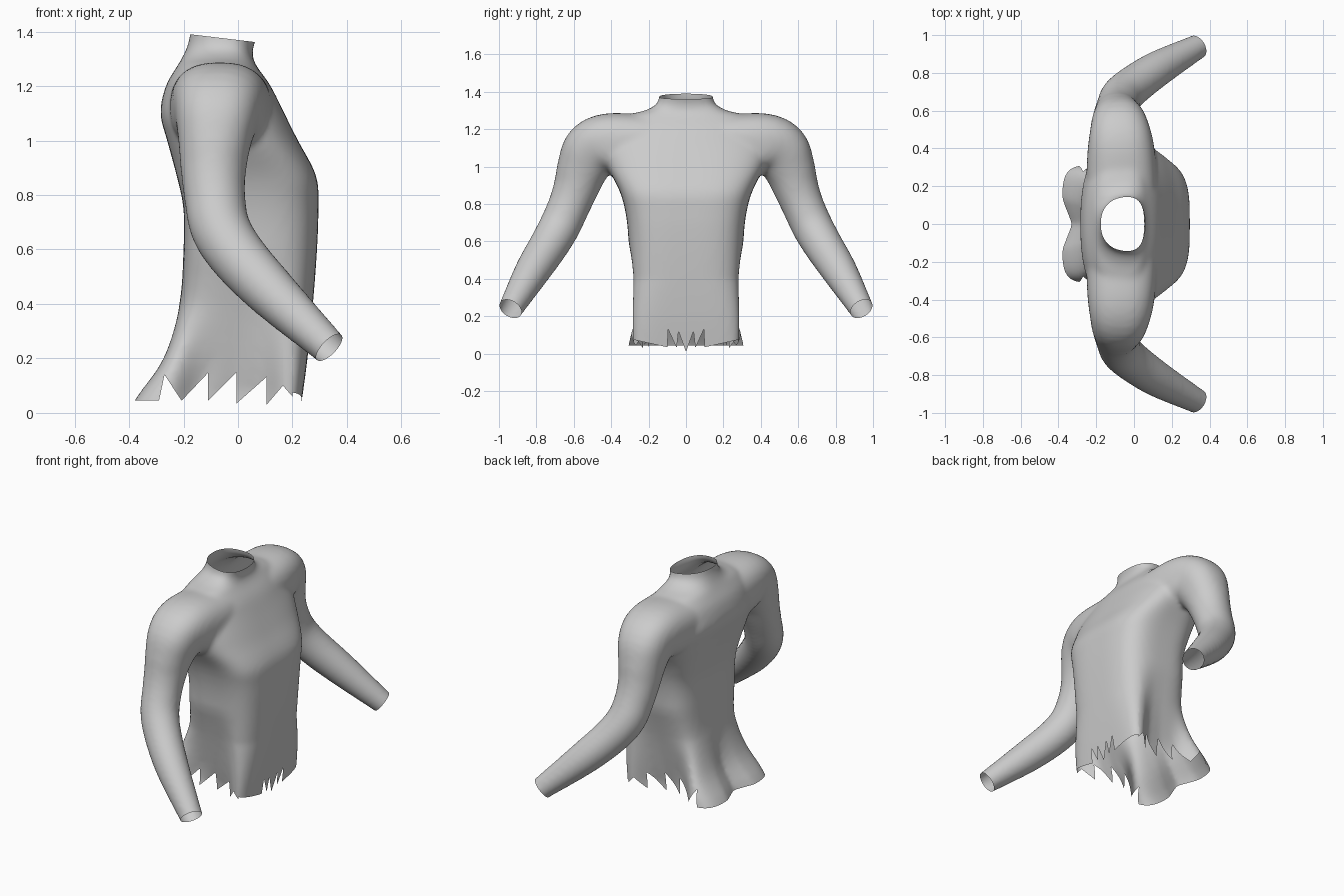
import bpy, bmesh
from math import cos, sin, pi, exp
from mathutils import Vector

cube = bpy.data.objects.get("Cube")
if cube:
    bpy.data.objects.remove(cube, do_unlink=True)

SIDES = 96


def ramp(value, start, end):
    return min(max((value - start) / (end - start), 0), 1)


def bend(value, power):
    return abs(value) ** power * (1 if value > 0 else -1)


def spline(rows, steps=4):
    """Catmull-Rom interpolation of rows of equal length."""
    rows = [Vector(r) for r in rows]
    out = []
    for i in range(len(rows) - 1):
        a, b, c = rows[max(i - 1, 0)], rows[i], rows[i + 1]
        d = rows[min(i + 2, len(rows) - 1)]
        for s in range(steps):
            t = s / steps
            out.append(b + (c - a) * (t / 2) + (a * 2 - b * 5 + c * 4 - d) * (t * t / 2)
                       + (b * 3 - a - c * 3 + d) * (t ** 3 / 2))
    return out + [rows[-1]]


def loft(bm, rings):
    loops = [[bm.verts.new(p) for p in ring] for ring in rings]
    for a, b in zip(loops, loops[1:]):
        for i in range(len(a)):
            j = (i + 1) % len(a)
            bm.faces.new((a[i], a[j], b[j], b[i]))
    bm.faces.new(loops[0])
    bm.faces.new(loops[-1])


def torso_ring(z, front, back, width):
    tail, hollow = ramp(z, 0.4, 0), ramp(z, 0.58, 0.08)
    power = 2 / (2.3 + 1.2 * ramp(z, 1.15, 0.85) + 3 * tail)
    mid = (front + back) / 2 * 0.6
    ring = []
    for i in range(SIDES):
        a = 2 * pi * i / SIDES
        c, s = cos(a), sin(a)
        depth = front - mid if c > 0 else mid - back
        x = mid + depth * bend(c, power)
        y = width * bend(s, power)
        # Hollow flanks and a cleft in the tail
        y *= 1 - 0.38 * hollow * exp(-((x + 0.03) / 0.18) ** 4)
        if c < 0:
            x += 0.06 * tail * exp(-(y / 0.07) ** 2)
        ring.append((x, y, z))
    return ring


# Torso and neck: height, front, back, half width
torso = [(-0.06, 0.22, -0.43, 0.318), (0.05, 0.235, -0.378, 0.318),
         (0.2, 0.255, -0.275, 0.313), (0.4, 0.275, -0.215, 0.304),
         (0.6, 0.29, -0.2, 0.307), (0.75, 0.295, -0.2, 0.322),
         (0.87, 0.287, -0.225, 0.355), (1.0, 0.22, -0.26, 0.42),
         (1.1, 0.17, -0.285, 0.45), (1.2, 0.12, -0.265, 0.42),
         (1.27, 0.07, -0.225, 0.33), (1.3, 0.056, -0.207, 0.22),
         (1.335, 0.054, -0.19, 0.158), (1.38, 0.068, -0.177, 0.142),
         (1.46, 0.08, -0.17, 0.142)]

# Arm centre line, radius and fore-and-aft radius: x, y, z, r, depth
arm = [(-0.065, 0, 1.11, 0.165, 0.185), (-0.065, 0.25, 1.117, 0.165, 0.187),
       (-0.07, 0.42, 1.122, 0.162, 0.174), (-0.078, 0.505, 1.08, 0.158, 0.153),
       (-0.086, 0.553, 0.99, 0.138, 0.133), (-0.09, 0.587, 0.89, 0.122, 0.12),
       (-0.085, 0.626, 0.79, 0.112, 0.112), (-0.065, 0.676, 0.68, 0.11, 0.11),
       (0.0, 0.736, 0.575, 0.105, 0.105), (0.13, 0.825, 0.435, 0.094, 0.094),
       (0.335, 0.938, 0.24, 0.066, 0.066), (0.4, 0.974, 0.177, 0.06, 0.06)]


def arm_rings(side):
    path = spline(arm)
    for i, p in enumerate(path):
        ahead, behind = path[min(i + 1, len(path) - 1)], path[max(i - 1, 0)]
        tangent = Vector((ahead - behind)[:3]).normalized()
        u = tangent.cross(Vector((1, 0, 0))).normalized()
        v = tangent.cross(u)
        power = 1 - 0.2 * ramp(p[2], 0.9, 1.1)
        ring = []
        for k in range(SIDES // 2):
            a = 4 * pi * k / SIDES
            q = Vector(p[:3]) + u * p[3] * bend(cos(a), power) + v * p[4] * bend(sin(a), power)
            ring.append((q.x, q.y * side, q.z))
        yield ring


bm = bmesh.new()
loft(bm, [torso_ring(*r) for r in spline(torso)])
for side in (-1, 1):
    loft(bm, list(arm_rings(side)))
bmesh.ops.recalc_face_normals(bm, faces=bm.faces)
mesh = bpy.data.meshes.new("shirt")
bm.to_mesh(mesh)
bm.free()
shirt = bpy.data.objects.new("shirt", mesh)
bpy.context.collection.objects.link(shirt)

# Fuse sleeves and torso into one soft skin
remesh = shirt.modifiers.new("fuse", 'REMESH')
remesh.mode = 'VOXEL'
remesh.voxel_size = 0.014
relax = shirt.modifiers.new("relax", 'SMOOTH')
relax.factor = 0.5
relax.iterations = 10
bpy.context.view_layer.update()
fused = shirt.evaluated_get(bpy.context.evaluated_depsgraph_get())
bm = bmesh.new()
bm.from_mesh(fused.to_mesh())
fused.to_mesh_clear()
shirt.modifiers.clear()


def slice_faces(faces, co, no, clear=False):
    geom = set(faces)
    for f in faces:
        geom.update(f.edges)
        geom.update(f.verts)
    bmesh.ops.bisect_plane(bm, geom=list(geom), dist=1e-5, plane_co=co,
                           plane_no=no, clear_outer=clear)


# Open the collar, cuffs and bottom
slice_faces(bm.faces[:], (-0.05, 0, 1.375), (0.12, 0, 1), True)
for side in (-1, 1):
    slice_faces(bm.faces[:], (0.335, 0.938 * side, 0.24), (0.65, 0.4 * side, -0.63), True)
slice_faces(bm.faces[:], (0, 0, -0.01), (0, 0, -1), True)


def hem_faces(test=lambda c: True):
    found = []
    for f in bm.faces:
        c = f.calc_center_median()
        if c.z < 0.25 and abs(c.y) < 0.5 and test(c):
            found.append(f)
    return found


def cut_hem(axis, points, region):
    """Trim the hem along a zigzag of (position, height) points."""
    for a, z in points:
        co, no = Vector(), Vector()
        co[axis], no[axis] = a, 1
        slice_faces(hem_faces(region), co, no)
    for (a0, z0), (a1, z1) in zip(points, points[1:]):
        if a1 - a0 < 0.001:
            continue
        co, no = Vector((0, 0, z0)), Vector((0, 0, a0 - a1))
        co[axis], no[axis] = a0, z1 - z0

        def inside(c):
            return region(c) and a0 < c[axis] < a1
        slice_faces(hem_faces(inside), co, no)
        waste = [f for f in hem_faces(inside) if (f.calc_center_median() - co).dot(no) > 0]
        bmesh.ops.delete(bm, geom=waste, context='FACES')


# Part the hem into front panel, flanks and tail
PANEL, TAIL = 0.2, 0.1
slice_faces(hem_faces(), (PANEL, 0, 0), (1, 0, 0))
for side in (-1, 1):
    slice_faces(hem_faces(), (0, TAIL * side, 0), (0, 1, 0))

# Torn flanks, torn front and plain tail
flank = [(-0.6, 0.045), (-0.29, 0.045), (-0.27, 0.14), (-0.207, 0.045), (-0.11, 0.147),
         (-0.11, 0.045), (-0.005, 0.15), (-0.005, 0.035), (0.105, 0.132), (0.105, 0.03),
         (0.165, 0.1), (PANEL, 0.06)]
half = [(0, 0.01), (0.04, 0.12), (0.05, 0.03), (0.095, 0.13), (0.1, 0.035), (0.35, 0.09)]
front = [(-y, z) for y, z in reversed(half)] + half[1:]
for side in (-1, 1):
    cut_hem(0, flank, lambda c: c.y * side > TAIL and c.x < PANEL)
cut_hem(1, front, lambda c: c.x > PANEL)
cut_hem(1, [(-TAIL, 0.045), (TAIL, 0.045)], lambda c: abs(c.y) < TAIL and c.x < 0)

for f in bm.faces:
    f.smooth = True
bm.to_mesh(mesh)
bm.free()

cloth = bpy.data.materials.new("grey cloth")
cloth.use_nodes = True
grey = (0.6, 0.6, 0.6, 1)
cloth.diffuse_color = grey
cloth.node_tree.nodes["Principled BSDF"].inputs["Base Color"].default_value = grey
mesh.materials.clear()
mesh.materials.append(cloth)
